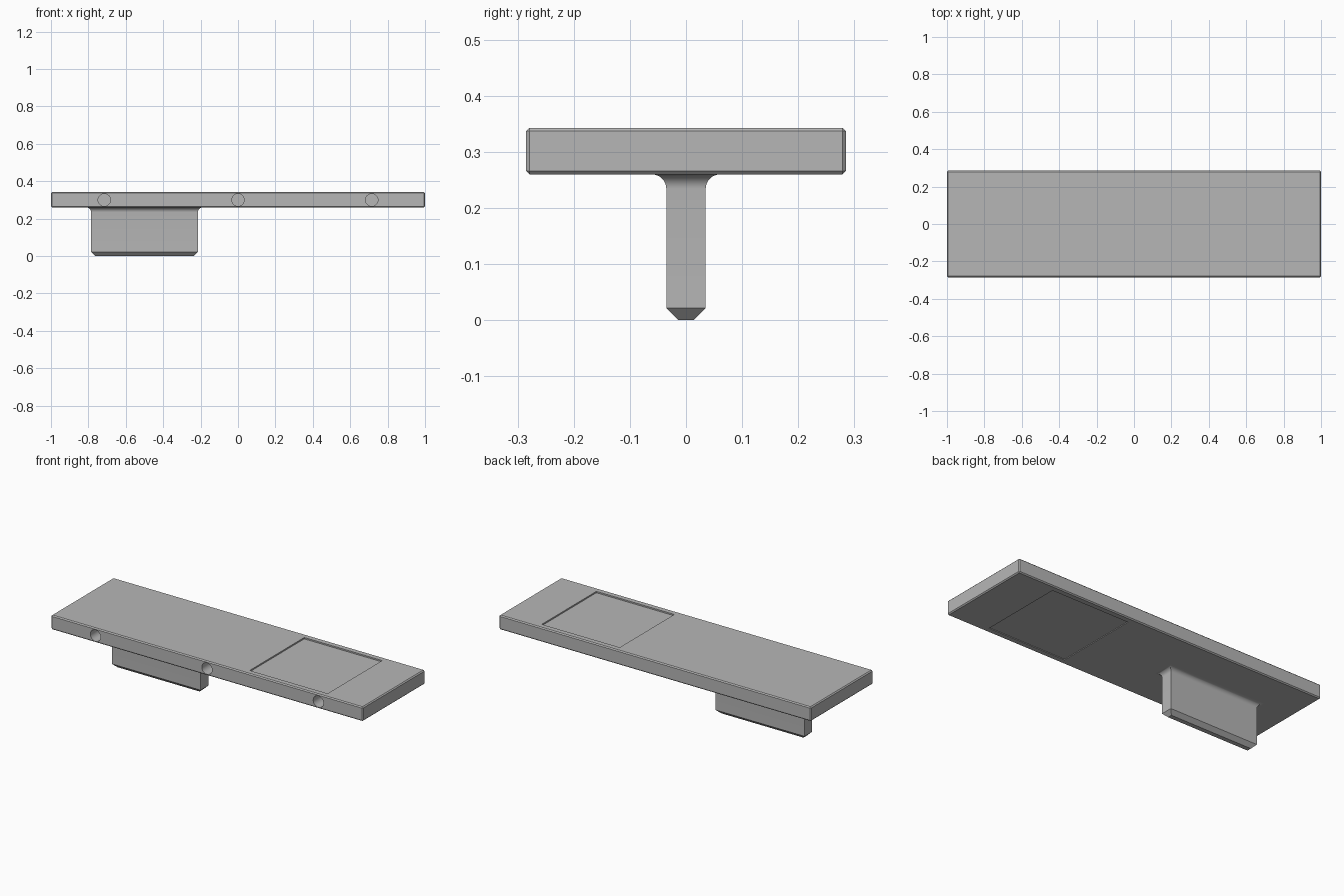
import bpy, bmesh, math
from mathutils import Matrix, Vector

if "Cube" in bpy.data.objects:
    bpy.data.objects.remove(bpy.data.objects["Cube"], do_unlink=True)

grey = bpy.data.materials.new("plain grey")
grey.use_nodes = True
COLOUR = (0.47, 0.47, 0.47, 1)
grey.diffuse_color = COLOUR
grey.node_tree.nodes["Principled BSDF"].inputs["Base Color"].default_value = COLOUR

HALF_Y, BOTTOM, TOP = 0.285, 0.26, 0.343


def make_object(name, bm):
    bmesh.ops.recalc_face_normals(bm, faces=bm.faces)
    mesh = bpy.data.meshes.new(name)
    bm.to_mesh(mesh)
    bm.free()
    mesh.materials.append(grey)
    obj = bpy.data.objects.new(name, mesh)
    bpy.context.collection.objects.link(obj)
    return obj


def box(name, low, high, chamfer=0):
    low, high = Vector(low), Vector(high)
    bm = bmesh.new()
    bmesh.ops.create_cube(bm, size=1, matrix=Matrix.Translation((low + high) / 2)
                          @ Matrix.Diagonal((*(high - low), 1)))
    if chamfer:
        bmesh.ops.bevel(bm, geom=bm.edges[:], offset=chamfer, segments=1, affect='EDGES')
    return make_object(name, bm)


def activate(obj):
    bpy.ops.object.select_all(action='DESELECT')
    obj.select_set(True)
    bpy.context.view_layer.objects.active = obj


def cut(target, cutter):
    cutter.hide_render = True
    mod = target.modifiers.new("cut", 'BOOLEAN')
    mod.operation, mod.solver, mod.object = 'DIFFERENCE', 'EXACT', cutter
    activate(target)
    bpy.ops.object.modifier_apply(modifier=mod.name)
    bpy.data.objects.remove(cutter, do_unlink=True)


def smooth(obj):
    activate(obj)
    bpy.ops.object.shade_smooth_by_angle(angle=math.radians(25))


# Chamfered plate
plate = box("plate", (-1, -HALF_Y, BOTTOM), (1, HALF_Y, TOP), chamfer=0.006)

# Shallow square recesses above and below
cut(plate, box("top_recess", (0.25, -0.25, TOP - 0.008), (0.75, 0.25, TOP + 0.1)))
cut(plate, box("bottom_recess", (0.25, -0.25, BOTTOM - 0.1), (0.75, 0.25, BOTTOM + 0.004)))

# Blind round holes along the front edge
HOLE_DEPTH = 0.15
for x in (-0.715, 0, 0.715):
    bm = bmesh.new()
    bmesh.ops.create_cone(bm, cap_ends=True, segments=40, radius1=0.033, radius2=0.033,
                          depth=2 * HOLE_DEPTH,
                          matrix=Matrix.Translation((x, -HALF_Y, 0.3))
                          @ Matrix.Rotation(math.pi / 2, 4, 'X'))
    cut(plate, make_object("hole_cutter", bm))
smooth(plate)

# Hanging tab: rectangular rings with a chamfered foot and a flared root
CHAMFER, FILLET, STEPS = 0.022, 0.026, 8
rings = [(0, -CHAMFER), (CHAMFER, 0)]
for i in range(STEPS + 1):
    a = math.pi / 2 * i / STEPS
    rings.append((BOTTOM - FILLET + FILLET * math.sin(a), FILLET * (1 - math.cos(a))))
rings.append((BOTTOM + 0.004, FILLET))

bm = bmesh.new()
loops = []
for z, grow in rings:
    hx, hy = 0.285 + grow, 0.035 + grow
    loops.append([bm.verts.new((-0.5 + sx * hx, sy * hy, z))
                  for sx, sy in ((-1, -1), (1, -1), (1, 1), (-1, 1))])
for low, high in zip(loops, loops[1:]):
    for i in range(4):
        j = (i + 1) % 4
        bm.faces.new((low[i], low[j], high[j], high[i]))
bm.faces.new(loops[0])
bm.faces.new(loops[-1])
smooth(make_object("tab", bm))
